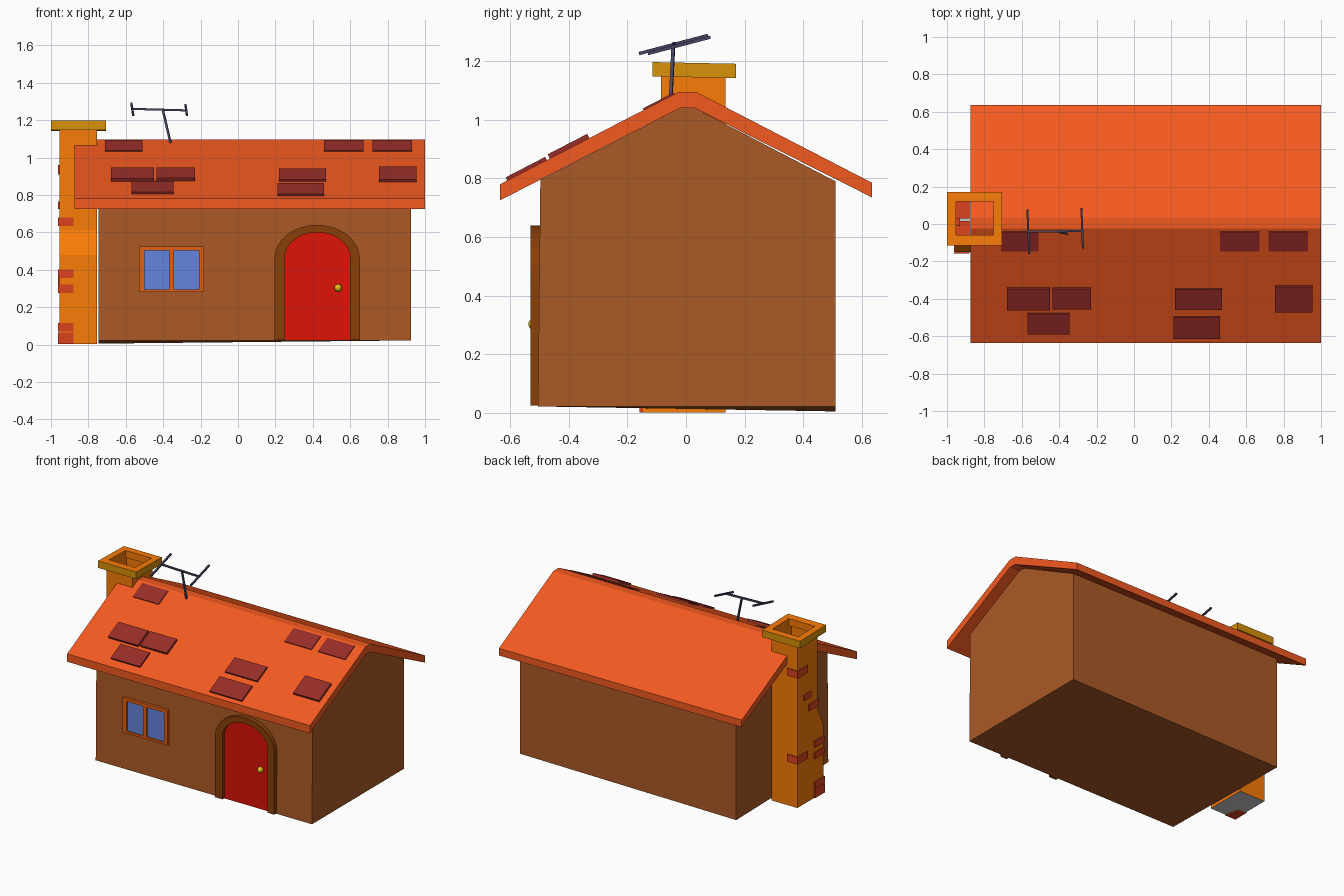
import bpy, bmesh, math
from mathutils import Vector, Matrix

if "Cube" in bpy.data.objects:
    bpy.data.objects.remove(bpy.data.objects["Cube"])


def mat(name, r, g, b):
    m = bpy.data.materials.new(name)
    m.diffuse_color = [(c / 255) ** 2.2 for c in (r, g, b)] + [1]
    m.use_nodes = True
    m.node_tree.nodes["Principled BSDF"].inputs["Base Color"].default_value = m.diffuse_color
    return m


WALL = mat("wall_brown", 170, 90, 42)
ROOF = mat("roof_orange", 243, 90, 37)
TILE = mat("tile_maroon", 150, 48, 44)
CHIM = mat("chimney_orange", 250, 123, 15)
GOLD = mat("cap_gold", 215, 145, 18)
BRICK = mat("brick_red", 220, 68, 36)
ARCH = mat("arch_brown", 135, 65, 16)
DOOR = mat("door_red", 220, 26, 16)
FRAME = mat("window_orange", 225, 95, 22)
GLASS = mat("glass_blue", 100, 130, 220)
KNOB = mat("knob_yellow", 225, 190, 30)
METAL = mat("antenna_grey", 74, 72, 100)


def finish(bm, name, *mats):
    bmesh.ops.recalc_face_normals(bm, faces=bm.faces)
    me = bpy.data.meshes.new(name)
    bm.to_mesh(me)
    bm.free()
    for m in mats:
        me.materials.append(m)
    ob = bpy.data.objects.new(name, me)
    bpy.context.collection.objects.link(ob)
    return ob


def box(name, x, y, z, m):
    """Box from (min, max) ranges."""
    bm = bmesh.new()
    bmesh.ops.create_cube(bm, size=1)
    for v in bm.verts:
        v.co = [r[0] if c < 0 else r[1] for c, r in zip(v.co, (x, y, z))]
    return finish(bm, name, m)


def prism(name, pts, lo, hi, axis, m):
    """Extrude a profile along x (pts = y,z) or y (pts = x,z)."""
    bm = bmesh.new()
    place = (lambda p, t: (t, *p)) if axis == "x" else (lambda p, t: (p[0], t, p[1]))
    f = bm.faces.new([bm.verts.new(place(p, lo)) for p in pts])
    ext = bmesh.ops.extrude_face_region(bm, geom=[f], use_keep_orig=True)
    for v in ext["geom"]:
        if isinstance(v, bmesh.types.BMVert):
            v.co["xyz".index(axis)] = hi
    return finish(bm, name, m)


def rod(name, a, b, w, m):
    """Thin square bar between two points."""
    a, b = Vector(a), Vector(b)
    bm = bmesh.new()
    bmesh.ops.create_cube(bm, size=1)
    d = b - a
    rot = d.to_track_quat("Z", "Y").to_matrix().to_4x4()
    bm.transform(Matrix.Translation((a + b) / 2) @ rot @ Matrix.Diagonal((w, w, d.length, 1)))
    return finish(bm, name, m)


# House body, with the back left bottom corner slightly lower
body = prism("house_body", [(-.505, .022), (.51, .022), (.51, .79), (.03, 1.04), (-.02, 1.04), (-.497, .795)],
             -.745, .925, "x", WALL)
for v in body.data.vertices:
    if v.co.x < 0 and v.co.y > .5 and v.co.z < .1:
        v.co.z = .005

# Roof slab
prism("roof", [(-.635, .78), (-.025, 1.095), (.035, 1.095), (.635, .785),
               (.635, .735), (.03, 1.04), (-.02, 1.04), (-.635, .725)], -.875, 1, "x", ROOF)

# Loose tiles on the front slope: x range, y range, rise
slope = math.atan2(.315, .61)
n = Vector((-math.sin(slope), math.cos(slope)))
tiles = [(-.71, -.51, -.145, -.04, .006), (.46, .67, -.145, -.04, .006), (.72, .93, -.145, -.04, .006),
         (-.68, -.45, -.455, -.34, .016), (-.435, -.23, -.45, -.34, .016), (-.57, -.345, -.585, -.475, .012),
         (.22, .47, -.455, -.345, .012), (.21, .46, -.61, -.495, .012), (.755, .955, -.465, -.33, .016)]
for i, (x0, x1, y0, y1, h) in enumerate(tiles):
    base = [Vector((y, 1.095 + (y + .025) * math.tan(slope))) for y in (y0, y1)]
    prism(f"roof_tile_{i + 1}", [base[0] - n * .01, base[1] - n * .01, base[1] + n * h, base[0] + n * h],
          x0, x1, "x", TILE)

# Chimney shell, stepping out toward the front at the bottom, open at the top
bm = bmesh.new()
rings = []
for z, yf in ((.002, -.15), (.48, -.15), (.61, -.085), (1.15, -.085)):
    rings.append([bm.verts.new((x, y, z)) for x, y in
                  ((-.955, yf), (-.755, yf), (-.755, .135), (-.955, .135))])
for a, b in zip(rings, rings[1:]):
    for i in range(4):
        j = (i + 1) % 4
        bm.faces.new((a[i], a[j], b[j], b[i]))
finish(bm, "chimney", CHIM)
bm = bmesh.new()
bm.faces.new([bm.verts.new(p) for p in ((-.955, -.15, .002), (-.955, .135, .002),
                                        (-.755, .135, .002), (-.755, -.15, .002))])
finish(bm, "chimney_floor")

# Chimney cap: square ring with a slight tilt
bm = bmesh.new()


def loop(x0, x1, y0, y1, z):
    return [bm.verts.new((x, y, z - .02 * (y - .03))) for x, y in ((x0, y0), (x1, y0), (x1, y1), (x0, y1))]


outer, inner = (-1, -.707, -.115, .17), (-.953, -.752, -.06, .12)
cap = [loop(*outer, 1.145), loop(*outer, 1.194), loop(*inner, 1.194), loop(*inner, 1.145)]
for k in range(4):
    a, b = cap[k], cap[(k + 1) % 4]
    for i in range(4):
        j = (i + 1) % 4
        bm.faces.new((a[i], a[j], b[j], b[i])).material_index = 0 if k in (1, 2) else 1
finish(bm, "chimney_cap", CHIM, GOLD)

# Bricks wrapping the chimney's outer corners, plus one on its side
front = [(.002, .065, -.15), (.07, .115, -.15), (.275, .32, -.15), (.355, .40, -.15), (.635, .68, -.085)]
for i, (z0, z1, y) in enumerate(front):
    box(f"front_brick_{i + 1}", (-.963, -.88), (y - .008, y + .1), (z0, z1), BRICK)
for i, z in enumerate((.31, .91)):
    box(f"back_brick_{i + 1}", (-.963, -.88), (.03, .143), (z, z + .05), BRICK)
box("side_brick", (-.963, -.93), (-.01, .07), (.725, .765), BRICK)


# Arched door surround, door leaf and knob
def arch(cx, hw, spring, top, steps=16):
    pts = [(cx + hw, .025)]
    for i in range(steps + 1):
        t = math.pi * i / steps
        pts.append((cx + hw * math.cos(t), spring + (top - spring) * math.sin(t)))
    return pts + [(cx - hw, .025)]


out, inn = arch(.423, .228, .46, .64), arch(.425, .175, .465, .6)
surround = prism("door_surround", out + inn[::-1], -.53, -.49, "y", ARCH)
leaf = prism("door", inn, -.508, -.49, "y", DOOR)
bm = bmesh.new()
bmesh.ops.create_uvsphere(bm, u_segments=16, v_segments=10, radius=.02)
bm.transform(Matrix.Translation((.535, -.518, .303)))
knob = finish(bm, "door_knob", KNOB)
for ob in (surround, knob):
    bpy.ops.object.select_all(action="DESELECT")
    ob.select_set(True)
    bpy.context.view_layer.objects.active = ob
    bpy.ops.object.shade_smooth_by_angle(angle=math.radians(35))

# Window: rails, stiles, mullion and panes
for name, x, z in (("left_stile", (-.53, -.5), (.28, .525)), ("right_stile", (-.208, -.182), (.28, .525)),
                   ("mullion", (-.37, -.343), (.295, .503)), ("top_rail", (-.5, -.208), (.503, .525)),
                   ("bottom_rail", (-.5, -.208), (.28, .295))):
    box("window_" + name, x, (-.518, -.49), z, FRAME)
for name, x in (("left", (-.5, -.37)), ("right", (-.343, -.208))):
    box(f"window_pane_{name}", x, (-.507, -.49), (.295, .503), GLASS)

# Roof antenna
rod("antenna_mast", (-.36, -.052, 1.075), (-.402, -.043, 1.255), .011, METAL)
rod("antenna_boom", (-.567, -.04, 1.26), (-.277, -.038, 1.252), .011, METAL)
rod("antenna_left_bar", (-.56, -.16, 1.226), (-.57, .075, 1.288), .011, METAL)
rod("antenna_right_bar", (-.273, -.13, 1.226), (-.281, .083, 1.282), .011, METAL)
